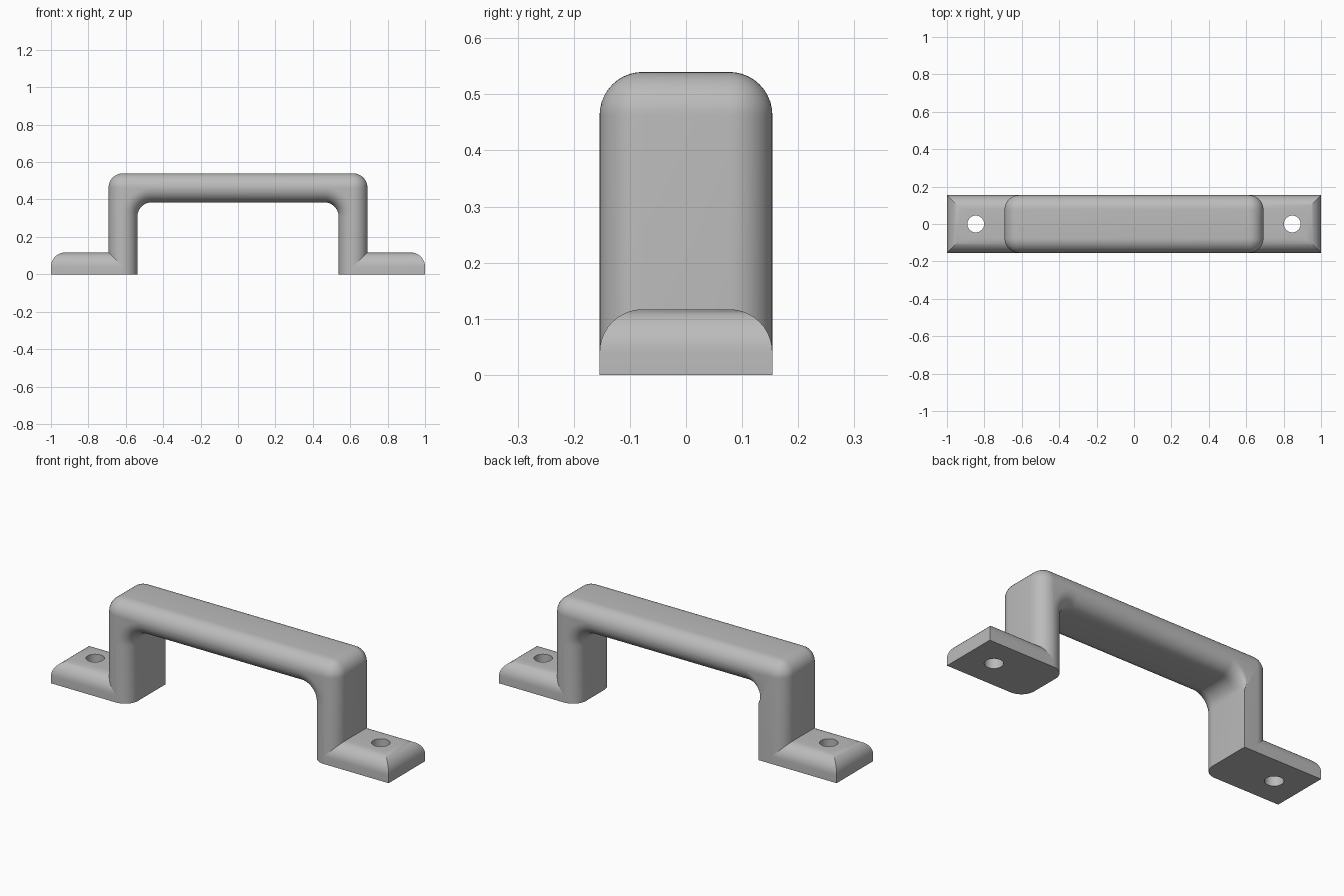
import bpy, bmesh, math

if "Cube" in bpy.data.objects:
    bpy.data.objects.remove(bpy.data.objects["Cube"])

R = 0.077            # fillet radius, half the bar thickness
HALF_Y = 0.154       # half depth
N = 10               # segments per quarter round

metal = bpy.data.materials.new("grey metal")
metal.diffuse_color = (0.5, 0.5, 0.5, 1)
metal.use_nodes = True
metal.node_tree.nodes["Principled BSDF"].inputs["Base Color"].default_value = metal.diffuse_color


def make_object(name, bm):
    bmesh.ops.remove_doubles(bm, verts=bm.verts, dist=1e-5)
    bmesh.ops.recalc_face_normals(bm, faces=bm.faces)
    me = bpy.data.meshes.new(name)
    bm.to_mesh(me)
    bm.free()
    ob = bpy.data.objects.new(name, me)
    bpy.context.collection.objects.link(ob)
    me.materials.append(metal)
    return ob


def smooth(ob):
    bpy.ops.object.select_all(action='DESELECT')
    ob.select_set(True)
    bpy.context.view_layer.objects.active = ob
    bpy.ops.object.shade_smooth_by_angle(angle=math.radians(25))


def loft(bm, rings):
    rows = [[bm.verts.new(p) for p in ring] for ring in rings]
    n = len(rows[0])
    for a, b in zip(rows, rows[1:]):
        for i in range(n):
            j = (i + 1) % n
            bm.faces.new((a[i], a[j], b[j], b[i]))
    return rows


def half_outline(cx, cz, radius, fade=None):
    """Leg foot point, then the quarter arc up to the horizontal bar."""
    def rad(t):
        return radius if fade is None else R + (radius - R) * t
    pts = [(cx + rad(0), 0)]
    for k in range(N + 1):
        t = k / N
        a = t * math.pi / 2
        pts.append((cx + rad(t) * math.cos(a), cz + rad(t) * math.sin(a)))
    return pts


def handle_ring(y, d):
    """Outline of the handle at depth y, with the edges drawn in by d."""
    outer = half_outline(0.615, 0.463, R - d)
    inner = half_outline(0.461, 0.308, R + d)
    # the back inner edge of the left leg is left square
    inner_left = half_outline(0.461, 0.308, R + d, True) if y > 0 else inner
    pts = [(-x, z) for x, z in outer] + outer[::-1]
    pts += inner + [(-x, z) for x, z in inner_left[::-1]]
    return [(x, y, z) for x, z in pts]


# Handle: bar and two legs in one rounded loop
quarter = [k / N * math.pi / 2 for k in range(N + 1)]
steps = [(R + R * math.sin(a), R * (1 - math.cos(a))) for a in quarter]
slices = [(-y, d) for y, d in steps[::-1]] + steps
bm = bmesh.new()
rows = loft(bm, [handle_ring(y, d) for y, d in slices])
for row in (rows[0], rows[-1]):          # side faces between outer and inner line
    n = len(row)
    for i in range(n // 2 - 1):
        bm.faces.new((row[i], row[i + 1], row[n - 2 - i], row[n - 1 - i]))
bmesh.ops.dissolve_degenerate(bm, dist=1e-5, edges=bm.edges)
smooth(make_object("handle", bm))


# Mounting feet with rounded, mitred top edges and a screw hole
def foot_ring(side, z, d):
    x0, x1, y = 0.615 * side, (1 - d) * side, HALF_Y - d
    return [(x0, -y, z), (x1, -y, z), (x1, y, z), (x0, y, z)]


for side, label in ((-1, "left"), (1, "right")):
    bm = bmesh.new()
    levels = [(0, 0)] + [(0.04 + R * math.sin(a), R * (1 - math.cos(a))) for a in quarter]
    rows = loft(bm, [foot_ring(side, z, d) for z, d in levels])
    bm.faces.new(rows[0])
    bm.faces.new(rows[-1])
    foot = make_object(label + "_foot", bm)

    bpy.ops.mesh.primitive_cylinder_add(vertices=32, radius=0.045, depth=0.5,
                                        location=(0.846 * side, 0, 0.05))
    cutter = bpy.context.object
    cutter.name = label + "_hole_cutter"
    cutter.data.materials.append(metal)
    mod = foot.modifiers.new("screw hole", 'BOOLEAN')
    mod.object = cutter
    mod.operation = 'DIFFERENCE'
    mod.solver = 'EXACT'
    bpy.context.view_layer.objects.active = foot
    bpy.ops.object.modifier_apply(modifier=mod.name)
    bpy.data.objects.remove(cutter)
    smooth(foot)
